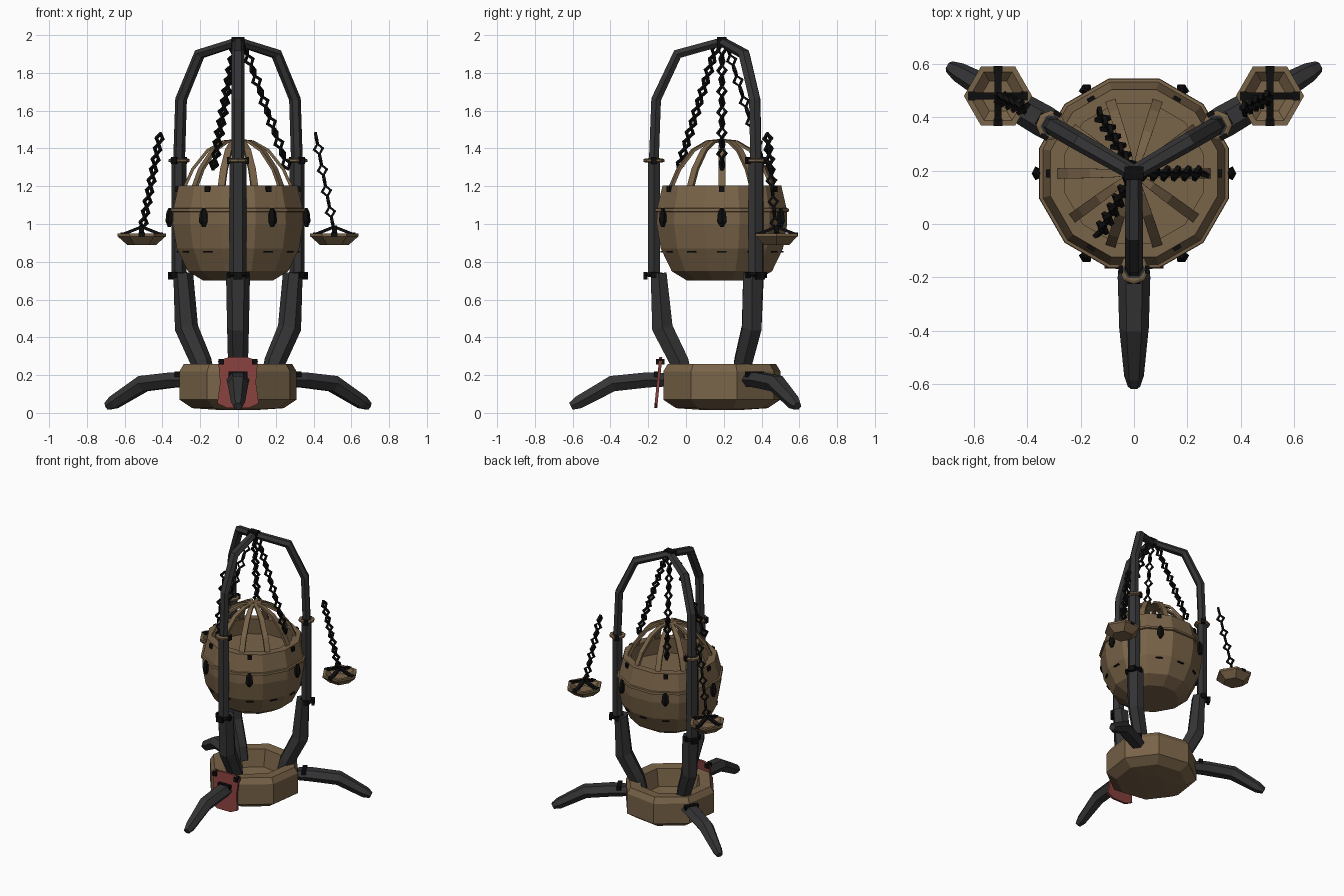
import bpy, bmesh, math, random
from mathutils import Vector, Matrix

if "Cube" in bpy.data.objects:
    bpy.data.objects.remove(bpy.data.objects["Cube"])

random.seed(4)
AXIS = Vector((0, 0.19, 0))          # common axis of stand and bowl
LEGS = [-90, 30, 150]


def material(name, rgb):
    m = bpy.data.materials.new(name)
    m.diffuse_color = (*rgb, 1)
    m.use_nodes = True
    m.node_tree.nodes["Principled BSDF"].inputs["Base Color"].default_value = m.diffuse_color
    return m


BRONZE = material("bronze", (0.19, 0.125, 0.065))
IRON = material("dark_iron", (0.034, 0.034, 0.036))
BLACK = material("black_iron", (0.004, 0.004, 0.004))
RED = material("red_enamel", (0.23, 0.05, 0.045))
EMBER = material("ember_orange", (0.6, 0.2, 0.03))


def finish(name, bm, mat):
    bmesh.ops.recalc_face_normals(bm, faces=bm.faces)
    me = bpy.data.meshes.new(name)
    bm.to_mesh(me)
    bm.free()
    me.materials.append(mat)
    ob = bpy.data.objects.new(name, me)
    bpy.context.collection.objects.link(ob)
    return ob


def skin(bm, rings):
    """Bridge vertex rings and cap both ends."""
    vs = [[bm.verts.new(p) for p in ring] for ring in rings]
    n = len(vs[0])
    for a, b in zip(vs, vs[1:]):
        for i in range(n):
            j = (i + 1) % n
            bm.faces.new((a[i], a[j], b[j], b[i]))
    bm.faces.new(vs[0])
    bm.faces.new(vs[-1])


def lathe(name, profile, n, mat, centre=AXIS, turn=0.0):
    bm = bmesh.new()
    skin(bm, [[centre + Vector((r * math.cos(turn + math.tau * i / n),
                                r * math.sin(turn + math.tau * i / n), z))
               for i in range(n)] for r, z in profile])
    return finish(name, bm, mat)


def around(deg):
    return Matrix.Translation(AXIS) @ Matrix.Rotation(math.radians(deg), 4, 'Z')


def sweep(bm, pts, mtx, n=6):
    """Tube in the radial plane; each point is (r, z, half width, half depth)."""
    rings = []
    for k, (r, z, w, d) in enumerate(pts):
        p, q = pts[max(k - 1, 0)], pts[min(k + 1, len(pts) - 1)]
        t = Vector((q[0] - p[0], 0, q[1] - p[1])).normalized()
        side = Vector((-t.z, 0, t.x))
        ring = []
        for i in range(n):
            a = math.tau * (i + 0.5) / n
            s = 1 / math.cos(math.pi / n)
            ring.append(mtx @ (Vector((r, 0, z)) + side * (d * s * math.cos(a))
                               + Vector((0, w * math.sin(a) * s, 0))))
        rings.append(ring)
    skin(bm, rings)


def box(bm, mtx, loc, size):
    bmesh.ops.create_cube(bm, size=1, matrix=mtx @ Matrix.Translation(loc)
                          @ Matrix.Diagonal((*size, 1)))


def link_frame(bm, mtx, w, h, t):
    """Open diamond link standing in its local xz plane."""
    def loop(s, y):
        return [bm.verts.new(mtx @ Vector((x * (w - s), y, z * (h - s))))
                for x, z in ((1, 0), (0, 1), (-1, 0), (0, -1))]
    loops = [loop(0, -t), loop(0, t), loop(t * 1.9, t), loop(t * 1.9, -t)]
    for a, b in zip(loops, loops[1:] + loops[:1]):
        for i in range(4):
            j = (i + 1) % 4
            bm.faces.new((a[i], a[j], b[j], b[i]))


def chain(name, start, end, count):
    bm = bmesh.new()
    d = end - start
    rot = d.to_track_quat('Z', 'Y').to_matrix().to_4x4()
    h = d.length / count * 0.62
    for i in range(count):
        p = start + d * ((i + 0.5) / count)
        m = Matrix.Translation(p) @ rot @ Matrix.Rotation(i * math.pi / 2 + 0.4, 4, 'Z')
        link_frame(bm, m, 0.031, h, 0.008)
    return finish(name, bm, BLACK)


# Hollow base
lathe("base_basin", [(0.10, 0.015), (0.25, 0.025), (0.32, 0.07), (0.32, 0.22), (0.295, 0.26),
                     (0.215, 0.255), (0.19, 0.13), (0.05, 0.11)], 8, BRONZE, turn=0.25)

# Three legs: foot, lower strut, pole, arch and collars
for k, deg in enumerate(LEGS):
    m = around(deg)
    bm = bmesh.new()
    sweep(bm, [(0.28, 0.175, 0.045, 0.035), (0.39, 0.175, 0.053, 0.04),
               (0.58, 0.155, 0.048, 0.042), (0.76, 0.055, 0.032, 0.034),
               (0.80, 0.035, 0.02, 0.02)], m)
    finish(f"foot_{k}", bm, IRON)
    bm = bmesh.new()
    sweep(bm, [(0.20, 0.18, 0.045, 0.045), (0.225, 0.27, 0.046, 0.05),
               (0.315, 0.45, 0.05, 0.055), (0.335, 0.74, 0.055, 0.042)], m)
    finish(f"strut_{k}", bm, IRON)
    bm = bmesh.new()
    sweep(bm, [(0.36, 0.72, 0.039, 0.032), (0.36, 1.35, 0.039, 0.032)], m)
    sweep(bm, [(0.36, 1.34, 0.03, 0.026), (0.348, 1.66, 0.03, 0.026),
               (0.235, 1.90, 0.03, 0.026), (0.0, 1.965, 0.026, 0.022)], m)
    finish(f"pole_{k}", bm, IRON)
    c = m @ Vector((0.36, 0, 0))
    lathe(f"upper_collar_{k}", [(0.045, 1.325), (0.056, 1.33), (0.056, 1.342), (0.045, 1.347)],
          8, BRONZE, c)
    lathe(f"lower_collar_{k}", [(0.05, 0.722), (0.056, 0.73), (0.045, 0.742)], 8, BLACK, c)
    # Clamp lugs on the collars and foot sockets
    bm = bmesh.new()
    for s in (-1, 1):
        box(bm, m, (0.36, s * 0.05, 1.336), (0.03, 0.018, 0.035))
        box(bm, m, (0.36, s * 0.05, 0.73), (0.03, 0.018, 0.032))
    box(bm, m, (0.405, 0, 0.725), (0.02, 0.05, 0.04))
    box(bm, m, (0.345, 0, 0.205), (0.03, 0.10, 0.03))
    finish(f"clamps_{k}", bm, BLACK)

# Cap where the arches meet
bm = bmesh.new()
box(bm, around(0), (0, 0, 1.965), (0.07, 0.05, 0.05))
finish("apex_cap", bm, BLACK)

# Faceted fire bowl, open on top
lathe("fire_bowl", [(0.19, 0.70), (0.275, 0.75), (0.335, 0.87), (0.358, 1.00), (0.355, 1.08),
                    (0.325, 1.205), (0.27, 1.205), (0.285, 1.08), (0.27, 0.88), (0.15, 0.78)],
      12, BRONZE, turn=math.pi / 12)
lathe("bowl_band", [(0.35, 1.062), (0.368, 1.066), (0.366, 1.082), (0.345, 1.086)],
      12, BRONZE, turn=math.pi / 12)
lathe("coal_bed", [(0.27, 0.88), (0.24, 0.93), (0.12, 0.96)], 9, IRON)
bm = bmesh.new()
for i in range(12):
    a, r = random.uniform(0, 360), random.uniform(0.12, 0.21)
    box(bm, around(a), (r, 0, 0.95), (0.03, 0.018, 0.02))
finish("embers", bm, EMBER)

# Curved cage ribs over the bowl
bm = bmesh.new()
for i in range(10):
    sweep(bm, [(0.285, 1.19, 0.019, 0.008), (0.24, 1.29, 0.019, 0.008),
               (0.16, 1.39, 0.018, 0.008), (0.08, 1.435, 0.015, 0.008),
               (0.0, 1.445, 0.008, 0.006)], around(i * 36), 4)
finish("cage_ribs", bm, BRONZE)

# Drop-shaped pegs and small rivets on the bowl
bm = bmesh.new()
for i in range(6):
    sweep(bm, [(0.362, 0.985, 0.008, 0.008), (0.364, 1.015, 0.022, 0.016),
               (0.362, 1.06, 0.018, 0.014), (0.36, 1.085, 0.006, 0.006)], around(i * 60), 5)
    box(bm, around(i * 60), (0.322, 0, 1.185), (0.016, 0.03, 0.03))
for i in range(12):
    box(bm, around(i * 30), (0.319, 0, 0.852), (0.012, 0.05, 0.008))
finish("bowl_pegs", bm, BLACK)

# Chains carrying the bowl
for k, deg in enumerate((0, 120, 240)):
    m = around(deg)
    chain(f"bowl_chain_{k}", m @ Vector((0.03, 0, 1.95)), m @ Vector((0.265, 0, 1.29)), 12)

# Side pans with cross bail and loose chain
for side, s in (("left", -1), ("right", 1)):
    c = Vector((s * 0.51, 0.48, 0))
    lathe(f"{side}_pan", [(0.075, 0.888), (0.128, 0.935), (0.128, 0.95), (0.105, 0.95),
                          (0.065, 0.915)], 6, BRONZE, c)
    bm = bmesh.new()
    for a in range(4):
        m = Matrix.Translation(c) @ Matrix.Rotation(a * math.pi / 2, 4, 'Z')
        sweep(bm, [(0.10, 0.945, 0.013, 0.008), (0.0, 0.985, 0.013, 0.008)], m, 4)
        box(bm, m, (0.10, 0, 0.945), (0.025, 0.035, 0.02))
    finish(f"{side}_pan_bail", bm, BLACK)
    chain(f"{side}_pan_chain", Vector((s * 0.41, 0.43, 1.48)),
          Vector((s * 0.505, 0.475, 0.98)), 9)

# Tilted red shield plate at the front
bm = bmesh.new()
half = [(0.05, 0.295), (0.105, 0.275), (0.095, 0.16), (0.11, 0.05), (0.055, 0.025)]
outline = half + [(-x, z) for x, z in reversed(half)]
skin(bm, [[Vector((x, -0.163 + 0.1 * z + dy, z)) for x, z in outline] for dy in (-0.008, 0.008)])
finish("shield_plate", bm, RED)
bm = bmesh.new()
for s in (-1, 1):
    box(bm, Matrix.Identity(4), (s * 0.088, -0.137, 0.27), (0.03, 0.045, 0.03))
finish("shield_bolts", bm, BLACK)
